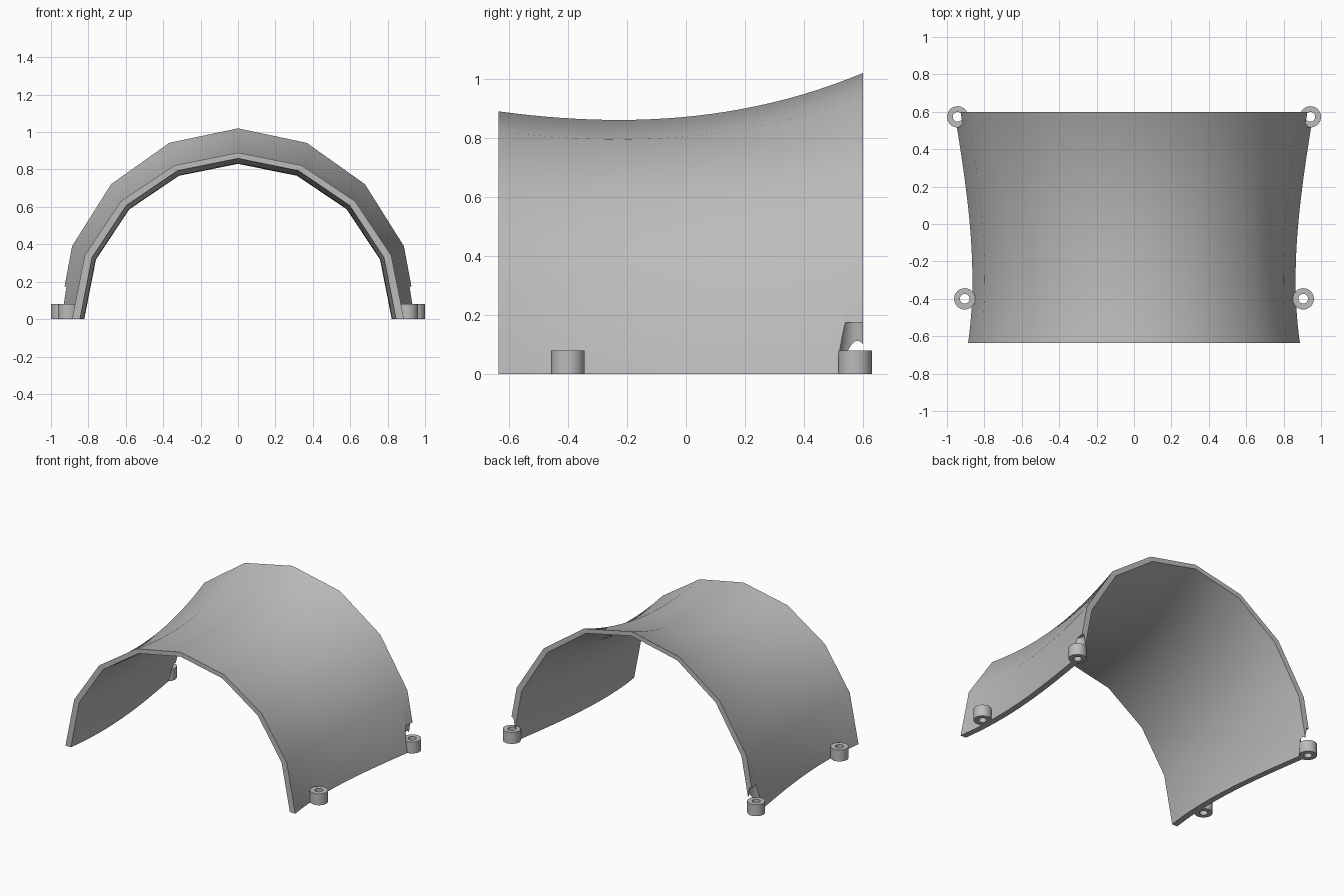
import bpy, bmesh, math

cube = bpy.data.objects.get("Cube")
if cube:
    bpy.data.objects.remove(cube, do_unlink=True)

grey = bpy.data.materials.new("plain grey")
grey.use_nodes = True
colour = (0.5, 0.5, 0.5, 1)
grey.diffuse_color = colour
grey.node_tree.nodes["Principled BSDF"].inputs["Base Color"].default_value = colour

SEGMENTS = 8        # flat facets across the arch
STATIONS = 24       # rings from front to back
Y_FRONT, Y_BACK = -0.635, 0.6
BOSS_R, HOLE_R, BOSS_H = 0.057, 0.026, 0.08
BACK_X, BACK_Y = 0.943, 0.573


def make_object(name, bm):
    bmesh.ops.recalc_face_normals(bm, faces=bm.faces)
    mesh = bpy.data.meshes.new(name)
    bm.to_mesh(mesh)
    bm.free()
    mesh.materials.append(grey)
    obj = bpy.data.objects.new(name, mesh)
    bpy.context.collection.objects.link(obj)
    return obj


def activate(obj):
    bpy.ops.object.select_all(action='DESELECT')
    obj.select_set(True)
    bpy.context.view_layer.objects.active = obj


def interpolate(samples, y):
    """Smooth curve through (y, value) samples, Lagrange form."""
    total = 0
    for i, (yi, vi) in enumerate(samples):
        for j, (yj, _) in enumerate(samples):
            if i != j:
                vi *= (y - yj) / (yi - yj)
        total += vi
    return total


HEIGHT = [(-0.635, 0.89), (-0.25, 0.861), (0.2, 0.9), (0.6, 1.02)]
HALF_WIDTH = [(-0.635, 0.887), (-0.3, 0.864), (0.2, 0.9), (0.6, 0.96)]


def build_shell():
    """Flared arch: a closed band of outer and inner half ellipses swept along y."""
    bm = bmesh.new()
    rings = []
    for s in range(STATIONS + 1):
        y = Y_FRONT + (Y_BACK - Y_FRONT) * s / STATIONS
        rx, rz = interpolate(HALF_WIDTH, y), interpolate(HEIGHT, y)
        angles = [math.pi * k / SEGMENTS for k in range(SEGMENTS + 1)]
        outer = [bm.verts.new((rx * math.cos(a), y, rz * math.sin(a))) for a in angles]
        inner = [bm.verts.new(((rx - 0.042) * math.cos(a), y, (rz - 0.031) * math.sin(a)))
                 for a in angles]
        rings.append(outer + inner[::-1])
    n = len(rings[0])
    for a, b in zip(rings, rings[1:]):
        for k in range(n):
            m = (k + 1) % n
            bm.faces.new((a[k], a[m], b[m], b[k]))
    # end rims, one quad per facet
    for ring in (rings[0], rings[-1]):
        for k in range(SEGMENTS):
            bm.faces.new((ring[k], ring[k + 1], ring[n - 2 - k], ring[n - 1 - k]))
    return make_object("arch_shell", bm)


def build_boss(name, x, y):
    """Short tube for a screw."""
    bm = bmesh.new()
    sides = 32
    loops = []
    for r, z in ((BOSS_R, 0), (BOSS_R, BOSS_H), (HOLE_R, BOSS_H), (HOLE_R, 0)):
        loops.append([bm.verts.new((x + r * math.cos(math.tau * k / sides),
                                    y + r * math.sin(math.tau * k / sides), z))
                      for k in range(sides)])
    for i in range(4):
        a, b = loops[i], loops[(i + 1) % 4]
        for k in range(sides):
            m = (k + 1) % sides
            bm.faces.new((a[k], a[m], b[m], b[k]))
    return make_object(name, bm)


def cut_cylinder(target, x, y, r1, r2, z0, z1):
    bpy.ops.mesh.primitive_cone_add(vertices=32, radius1=r1, radius2=r2, depth=z1 - z0,
                                    location=(x, y, (z0 + z1) / 2))
    cutter = bpy.context.object
    cutter.name = "clearance_cutter"
    cutter.data.materials.append(grey)
    cutter.hide_render = True
    activate(target)
    mod = target.modifiers.new("clearance", 'BOOLEAN')
    mod.operation, mod.solver, mod.object = 'DIFFERENCE', 'EXACT', cutter
    bpy.ops.object.modifier_apply(modifier=mod.name)
    bpy.data.objects.remove(cutter, do_unlink=True)


shell = build_shell()
parts = [shell]
for side, sx in (("left", 1), ("right", -1)):
    # screw hole and driver clearance through the back corner of the shell
    cut_cylinder(shell, sx * BACK_X, BACK_Y, HOLE_R, HOLE_R, -0.1, 0.1)
    cut_cylinder(shell, sx * BACK_X, BACK_Y, 0.054, 0.042, BOSS_H, 0.175)
    parts.append(build_boss(f"back_{side}_boss", sx * BACK_X, BACK_Y))
    parts.append(build_boss(f"front_{side}_boss", sx * 0.905, -0.4))

for part in parts:
    activate(part)
    bpy.ops.object.shade_smooth_by_angle(angle=math.radians(32))
